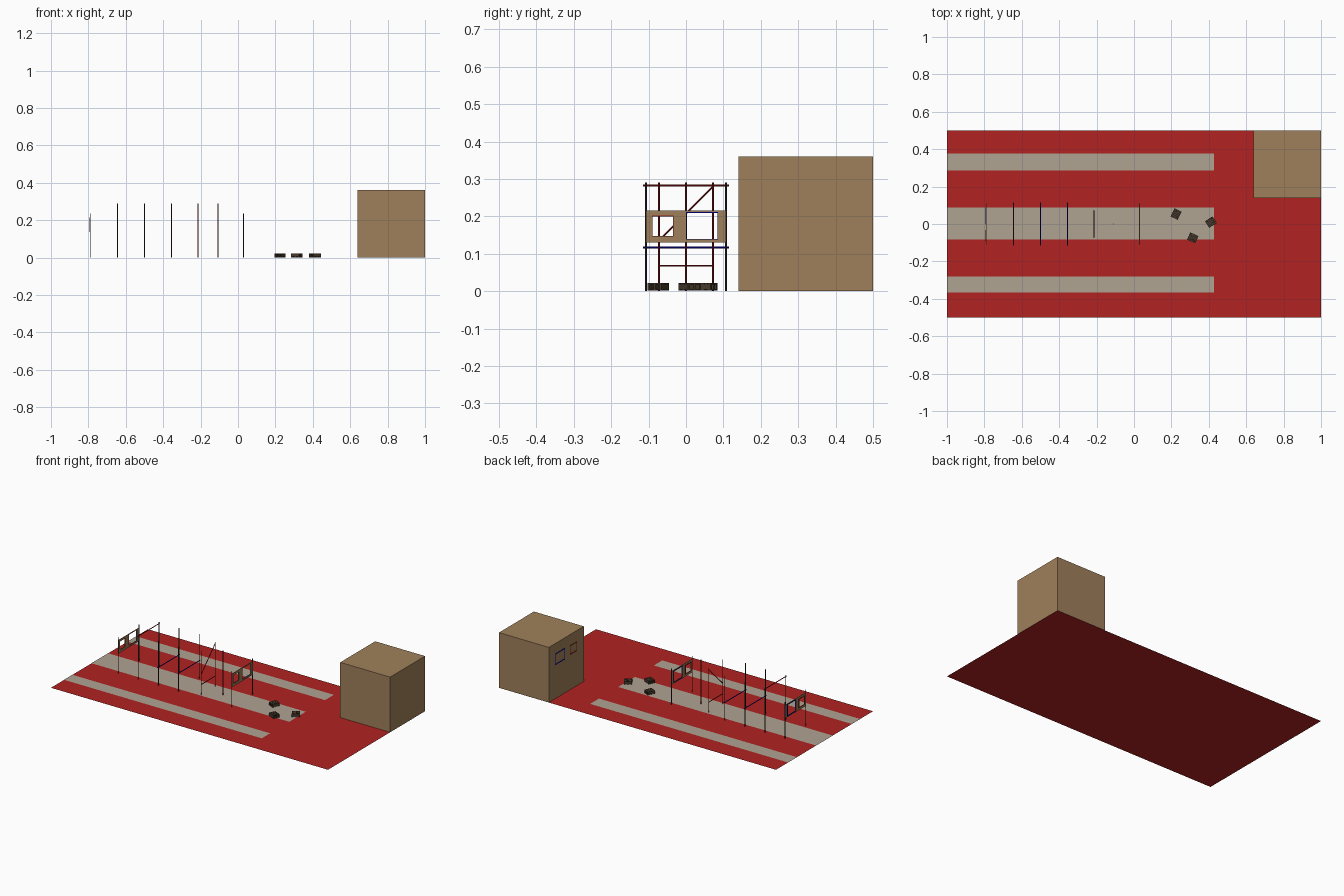
import bpy, bmesh, math
from mathutils import Matrix, Vector

if "Cube" in bpy.data.objects:
    bpy.data.objects.remove(bpy.data.objects["Cube"])


def material(name, rgb):
    m = bpy.data.materials.new(name)
    m.diffuse_color = (*rgb, 1)
    m.use_nodes = True
    m.node_tree.nodes["Principled BSDF"].inputs["Base Color"].default_value = m.diffuse_color
    return m


RED = material("arena red", (0.445, 0.016, 0.016))
GREY = material("lane grey", (0.43, 0.37, 0.29))
TAN = material("wood tan", (0.352, 0.216, 0.105))
BROWN = material("pallet brown", (0.065, 0.042, 0.025))
DARK = material("post dark", (0.04, 0.032, 0.026))
DARK_RED = material("pole dark red", (0.26, 0.008, 0.008))
BLUE = material("bar blue", (0.0, 0.0, 0.4))


def build(name, mat, boxes, matrix=Matrix()):
    """One object made of boxes given as (low corner, high corner)."""
    bm = bmesh.new()
    for lo, hi in boxes:
        lo, hi = Vector(lo), Vector(hi)
        size = hi - lo
        m = Matrix.Translation((lo + hi) / 2) @ Matrix.Diagonal((*size, 1))
        bmesh.ops.create_cube(bm, size=1, matrix=m)
    me = bpy.data.meshes.new(name)
    bm.to_mesh(me)
    bm.free()
    me.materials.append(mat)
    ob = bpy.data.objects.new(name, me)
    ob.matrix_world = matrix
    bpy.context.collection.objects.link(ob)
    return ob


def sheet(name, mat, x0, x1, y0, y1, z):
    """Flat upward-facing rectangle."""
    me = bpy.data.meshes.new(name)
    me.from_pydata([(x0, y0, z), (x1, y0, z), (x1, y1, z), (x0, y1, z)], [], [(0, 1, 2, 3)])
    me.materials.append(mat)
    bpy.context.collection.objects.link(bpy.data.objects.new(name, me))


def pole(name, mat, a, b, r=0.0025):
    """Round pole between two points."""
    a, b = Vector(a), Vector(b)
    d = b - a
    m = Matrix.Translation((a + b) / 2) @ d.to_track_quat('Z', 'Y').to_matrix().to_4x4()
    bm = bmesh.new()
    bmesh.ops.create_cone(bm, cap_ends=True, segments=8, radius1=r, radius2=r,
                          depth=d.length, matrix=m)
    me = bpy.data.meshes.new(name)
    bm.to_mesh(me)
    bm.free()
    me.materials.append(mat)
    bpy.context.collection.objects.link(bpy.data.objects.new(name, me))


def frame(name, mat, x, y0, y1, z0, z1, w=0.005):
    """Thin window outline facing -x."""
    a, b = x - 0.002, x
    build(name, mat, [((a, y0, z0), (b, y0 + w, z1)), ((a, y1 - w, z0), (b, y1, z1)),
                      ((a, y0 + w, z0), (b, y1 - w, z0 + w)),
                      ((a, y0 + w, z1 - w), (b, y1 - w, z1))])


# Ground and lanes
sheet("ground", RED, -1, 1, -0.5, 0.5, 0)
for name, y0, y1 in (("front_lane", -0.366, -0.28), ("middle_lane", -0.083, 0.088),
                     ("back_lane", 0.286, 0.377)):
    sheet(name, GREY, -1, 0.428, y0, y1, 0.001)

# Large box with two outlined windows
build("big_box", TAN, [((0.64, 0.14, 0), (1.0, 0.5, 0.36))])
frame("box_large_window", BLUE, 0.64, 0.335, 0.437, 0.22, 0.293)
frame("box_small_window", DARK_RED, 0.64, 0.212, 0.284, 0.228, 0.288)

# Window panels at both ends of the course
for label, x in (("far", -0.79), ("near", 0.03)):
    a, b = x - 0.002, x + 0.002
    z0, z1 = 0.13, 0.216
    cells = [(-0.107, -0.091, z0, z1), (-0.033, 0.0, z0, z1), (0.086, 0.107, z0, z1),
             (-0.091, -0.033, z0, 0.146), (-0.091, -0.033, 0.202, z1),
             (0.0, 0.086, z0, 0.138), (0.0, 0.086, 0.211, z1)]
    build(label + "_window_panel", TAN, [((a, c, e), (b, d, f)) for c, d, e, f in cells])
    frame(label + "_large_window_frame", BLUE, a, -0.002, 0.088, 0.136, 0.213, 0.004)
    frame(label + "_small_window_frame", DARK_RED, a, -0.093, -0.031, 0.144, 0.204, 0.004)
    for side in (-1, 1):
        pole(label + "_panel_post", DARK, (x, side * 0.107, 0), (x, side * 0.107, 0.235))

# Wide hurdles: one high bar, two low bars
for x, z, mat in ((-0.645, 0.282, DARK_RED), (-0.5, 0.117, BLUE), (-0.355, 0.117, BLUE)):
    for side in (-1, 1):
        pole("hurdle_post", DARK, (x, side * 0.107, 0), (x, side * 0.107, 0.29))
    pole("hurdle_bar", mat, (x, -0.115, z), (x, 0.115, z))

# Narrow gate with a slanted bar, then a single pole
for side in (-1, 1):
    pole("gate_post", DARK_RED, (-0.215, side * 0.072, 0), (-0.215, side * 0.072, 0.29))
pole("gate_low_bar", DARK_RED, (-0.215, -0.072, 0.068), (-0.215, 0.072, 0.068))
pole("gate_slanted_bar", DARK_RED, (-0.215, -0.072, 0.136), (-0.215, 0.072, 0.28))
pole("single_pole", DARK_RED, (-0.108, 0, 0), (-0.108, 0, 0.29))

# Pallets: deck boards, stringers and bottom boards
L, W = 0.024, 0.021
parts = []
for i in range(5):
    x = -L + i * (2 * L - 0.0085) / 4
    parts.append(((x, -W, 0.018), (x + 0.0085, W, 0.022)))
for y in (-W, -0.003, W - 0.006):
    parts.append(((-L, y, 0.005), (L, y + 0.006, 0.018)))
for x in (-L, -0.0045, L - 0.009):
    parts.append(((x, -W, 0.0015), (x + 0.009, W, 0.005)))
for x, y, angle in ((0.225, 0.053, 65), (0.314, -0.074, -25), (0.411, 0.01, 33)):
    build("pallet", BROWN, parts,
          Matrix.Translation((x, y, 0)) @ Matrix.Rotation(math.radians(angle), 4, 'Z'))
